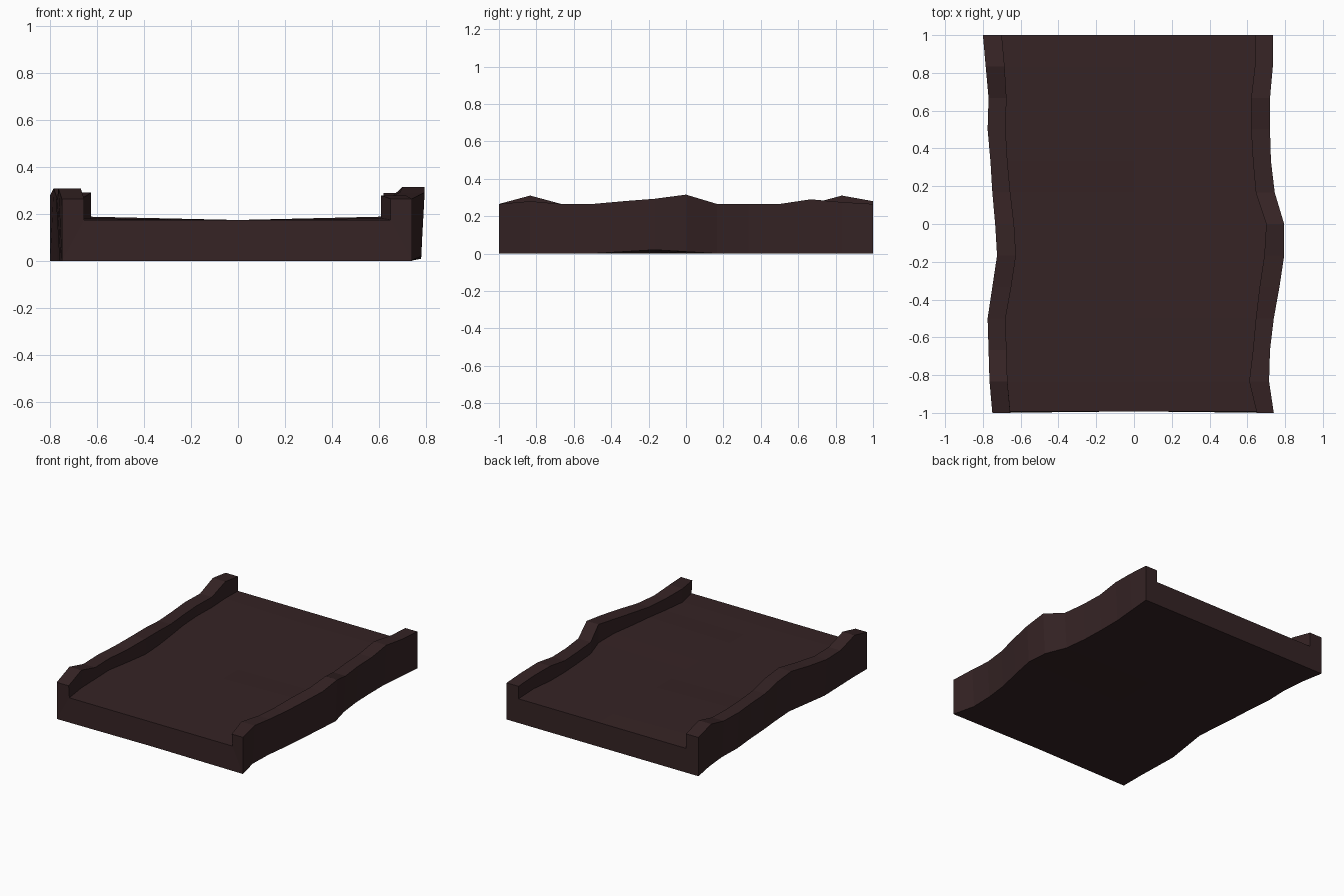
import bpy, bmesh

if "Cube" in bpy.data.objects:
    bpy.data.objects.remove(bpy.data.objects["Cube"])

# Wooden-brown slab: evenly spaced cross-sections along y, front to back
N = 13
left_out = [.75, .765, .77, .775, .75, .725, .735, .75, .76, .775, .77, .785, .80]
left_in = [.655, .67, .675, .68, .65, .625, .635, .655, .67, .68, .675, .685, .70]
left_top = [.265, .31, .265, .265, .275, .293, .285, .265, .265, .265, .265, .31, .28]
right_out = [.74, .715, .72, .74, .77, .795, .795, .745, .725, .72, .72, .735, .735]
right_in = [.65, .61, .63, .645, .665, .69, .70, .645, .63, .62, .62, .64, .64]
right_top = [.265, .28, .265, .265, .28, .293, .315, .265, .265, .265, .29, .275, .265]
right_base = {4: .01, 5: .02, 6: .01}   # slight lift under the right edge

mat = bpy.data.materials.new("dark brown")
mat.diffuse_color = (.036, .017, .018, 1)
mat.use_nodes = True
mat.node_tree.nodes["Principled BSDF"].inputs["Base Color"].default_value = mat.diffuse_color

bm = bmesh.new()
rings = []
for i in range(N):
    y = -1 + 2 * i / (N - 1)
    end = i in (0, N - 1)
    taper = 0 if end else .015
    rise_l = .19 if 8 <= i <= 11 else (.175 if end else .182)
    rise_r = .19 if 3 <= i <= 5 else (.175 if end else .182)
    fy = -.992 if i == 0 else y   # floor lip sits slightly behind the rim ends
    pts = [(-left_out[i] + taper, y, 0), (0, fy, 0),
           (right_out[i] - taper, y, right_base.get(i, 0)),
           (right_out[i], y, right_top[i]), (right_in[i], y, right_top[i]),
           (right_in[i], fy, rise_r), (0, fy, .175), (-left_in[i], fy, rise_l),
           (-left_in[i], y, left_top[i]), (-left_out[i], y, left_top[i])]
    rings.append([bm.verts.new(p) for p in pts])

# Skin between sections
for a, b in zip(rings, rings[1:]):
    for k in range(10):
        j = (k + 1) % 10
        bm.faces.new((a[k], a[j], b[j], b[k]))

# End caps: left rim, centre halves, right rim
for r in (rings[0], rings[-1]):
    for idx in ((0, 7, 8, 9), (0, 1, 6, 7), (1, 2, 5, 6), (2, 3, 4, 5)):
        bm.faces.new([r[k] for k in idx])

bmesh.ops.recalc_face_normals(bm, faces=bm.faces)
mesh = bpy.data.meshes.new("floor_slab")
bm.to_mesh(mesh)
bm.free()
mesh.materials.append(mat)
bpy.context.collection.objects.link(bpy.data.objects.new("floor_slab_with_rims", mesh))
